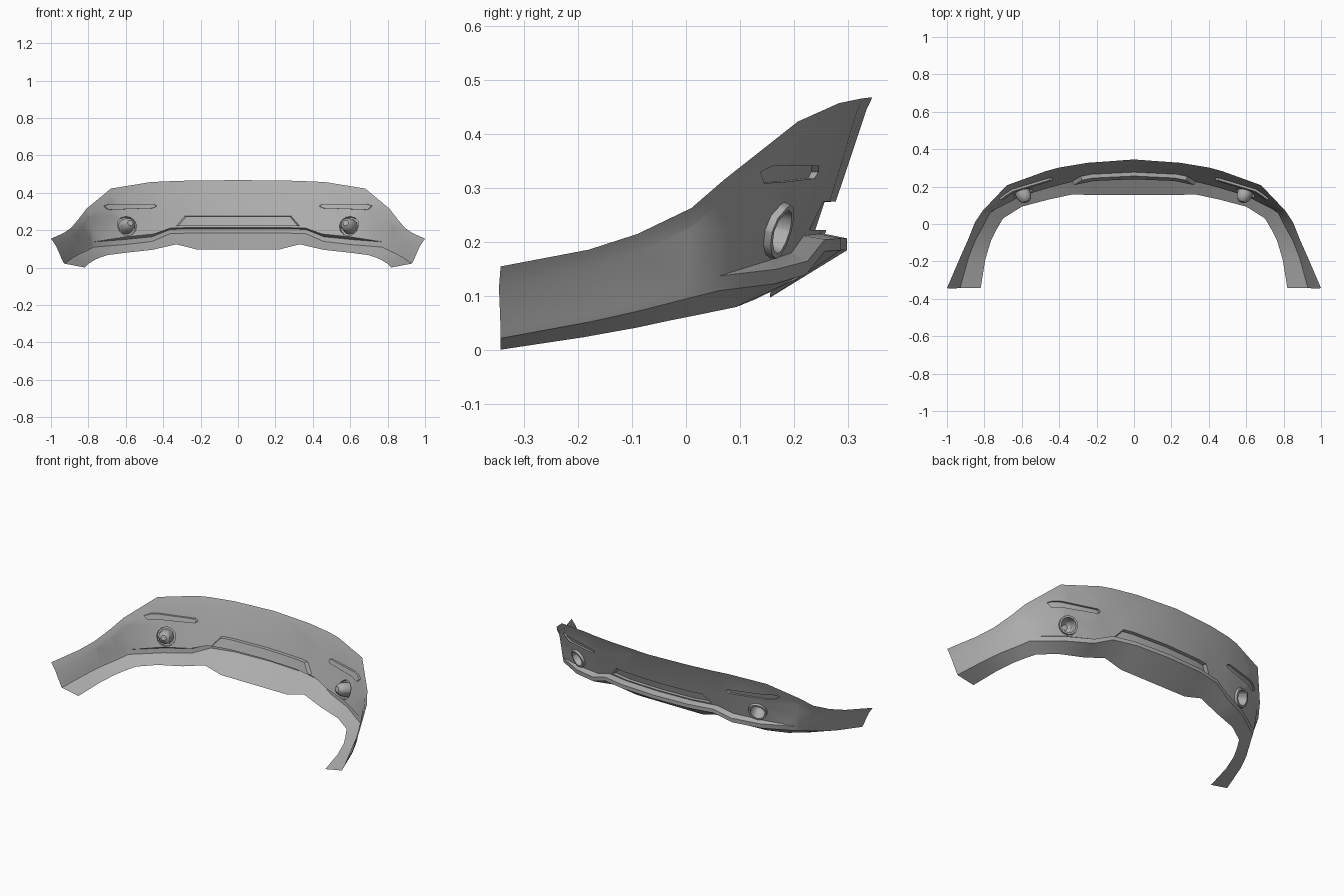
import bpy, bmesh, math
from mathutils import Vector

if "Cube" in bpy.data.objects:
    bpy.data.objects.remove(bpy.data.objects["Cube"])

# Lengthwise edge lines of the right half, from the centre to the end (x, y, z)
TOP = [(0, .345, .468), (.25, .327, .466), (.4, .302, .461), (.47, .283, .457), (.68, .207, .423),
       (.81, .07, .315), (.85, .01, .263), (.89, -.09, .215), (.93, -.18, .186), (1, -.343, .155)]
CREASE = [(0, .257, .215), (.22, .248, .215), (.36, .218, .212), (.45, .195, .18), (.6, .15, .165)]
LIP = [(0, .298, .207), (.22, .287, .207), (.36, .257, .205), (.46, .225, .165), (.61, .168, .15)]
BOTTOM = [(0, .298, .185), (.22, .287, .185), (.36, .257, .183), (.46, .222, .14), (.61, .165, .123),
          (.77, .06, .11), (.8, 0, .095), (.85, -.09, .072), (.885, -.18, .052), (.93, -.343, .022)]
INNER = [(0, .155, .097), (.22, .155, .097), (.33, .158, .125), (.46, .13, .095), (.6, .093, .08),
         (.7, .03, .067), (.735, -.03, .055), (.765, -.09, .042), (.795, -.19, .024), (.82, -.343, .001)]
N = len(TOP)


def section(i):
    """Cross-section of the shell at one station, top to inner flange."""
    t, b, e = Vector(TOP[i]), Vector(BOTTOM[i]), Vector(INNER[i])
    if i < len(LIP):
        crease, lip = Vector(CREASE[i]), Vector(LIP[i])
    else:
        crease = lip = t.lerp(b, .867)
    band = t.lerp(crease, .08 + .26 * i / (N - 1))
    band.x *= .993
    band.y -= .003
    return [t, band, crease, lip, b, e]


bm = bmesh.new()
grid = []
for i in range(-N + 1, N):
    side = -1 if i < 0 else 1
    grid.append([bm.verts.new((p.x * side, p.y, p.z)) for p in section(abs(i))])

panel = []
for a, b in zip(grid, grid[1:]):
    for r in range(5):
        f = bm.faces.new((a[r], b[r], b[r + 1], a[r + 1]))
        if r == 1:
            panel.append(f)
bmesh.ops.remove_doubles(bm, verts=bm.verts[:], dist=.0005)
panel = [f for f in panel if f.is_valid]


def pocket(outline, axis, steps):
    """Cut a convex outline out of the main panel and extrude it by (offset, scale) steps."""
    global panel
    pts = [Vector(p) for p in outline]
    axis = Vector(axis).normalized()
    mid = sum(pts, Vector()) / len(pts)
    inside = [f for f in panel if f.is_valid]
    rest = []
    for p, q in zip(pts, pts[1:] + pts[:1]):
        n = (q - p).cross(axis).normalized()
        if n.dot(mid - p) > 0:
            n = -n
        geom = set(inside)
        for f in inside:
            geom.update(f.edges)
            geom.update(f.verts)
        res = bmesh.ops.bisect_plane(bm, geom=list(geom), dist=1e-5, plane_co=p, plane_no=n)
        faces = [g for g in res['geom'] if isinstance(g, bmesh.types.BMFace)]
        inside = []
        for f in faces:
            (inside if n.dot(f.calc_center_median() - p) < 0 else rest).append(f)
    panel = rest
    patch = inside
    for offset, scale in steps:
        res = bmesh.ops.extrude_face_region(bm, geom=patch)['geom']
        old = [f for f in patch if f.is_valid]
        if old:
            bmesh.ops.delete(bm, geom=old, context='FACES')
        verts = [g for g in res if isinstance(g, bmesh.types.BMVert)]
        patch = [g for g in res if isinstance(g, bmesh.types.BMFace)]
        c = sum((v.co for v in verts), Vector()) / len(verts)
        for v in verts:
            v.co = c + (v.co - c) * scale + axis * offset


# Plate recess in the middle
pocket([(-.33, 0, .222), (.33, 0, .222), (.285, 0, .275), (-.285, 0, .275)], (0, 1, 0), [(-.02, .97)])

for s in (-1, 1):
    # Slim reflector slots
    slot = [(.435, .33), (.45, .341), (.69, .341), (.718, .33), (.695, .309), (.45, .318)]
    pocket([(s * x, 0, z) for x, z in slot], (0, 1, 0), [(-.012, .98)])
    # Round fog lamp cups with a raised rim
    ax = Vector((s * .38, .87, -.28)).normalized()
    u = ax.cross(Vector((0, 0, 1))).normalized()
    w = u.cross(ax)
    c = Vector((s * .595, .17, .222))
    ring = [c + .054 * (u * math.cos(k * math.pi / 6) + w * math.sin(k * math.pi / 6)) for k in range(12)]
    pocket(ring, ax, [(.014, .97), (0, .8), (-.035, .92), (-.022, .78), (-.012, .5)])

mesh = bpy.data.meshes.new("bumper_shell")
bm.to_mesh(mesh)
bm.free()
shell = bpy.data.objects.new("bumper_shell", mesh)
bpy.context.collection.objects.link(shell)

# Dark grey plastic
plastic = bpy.data.materials.new("grey_plastic")
plastic.diffuse_color = (.42, .42, .42, 1)
plastic.use_nodes = True
plastic.node_tree.nodes["Principled BSDF"].inputs["Base Color"].default_value = plastic.diffuse_color
mesh.materials.append(plastic)

bpy.context.view_layer.objects.active = shell
shell.select_set(True)
bpy.ops.object.shade_smooth_by_angle(angle=math.radians(32))
